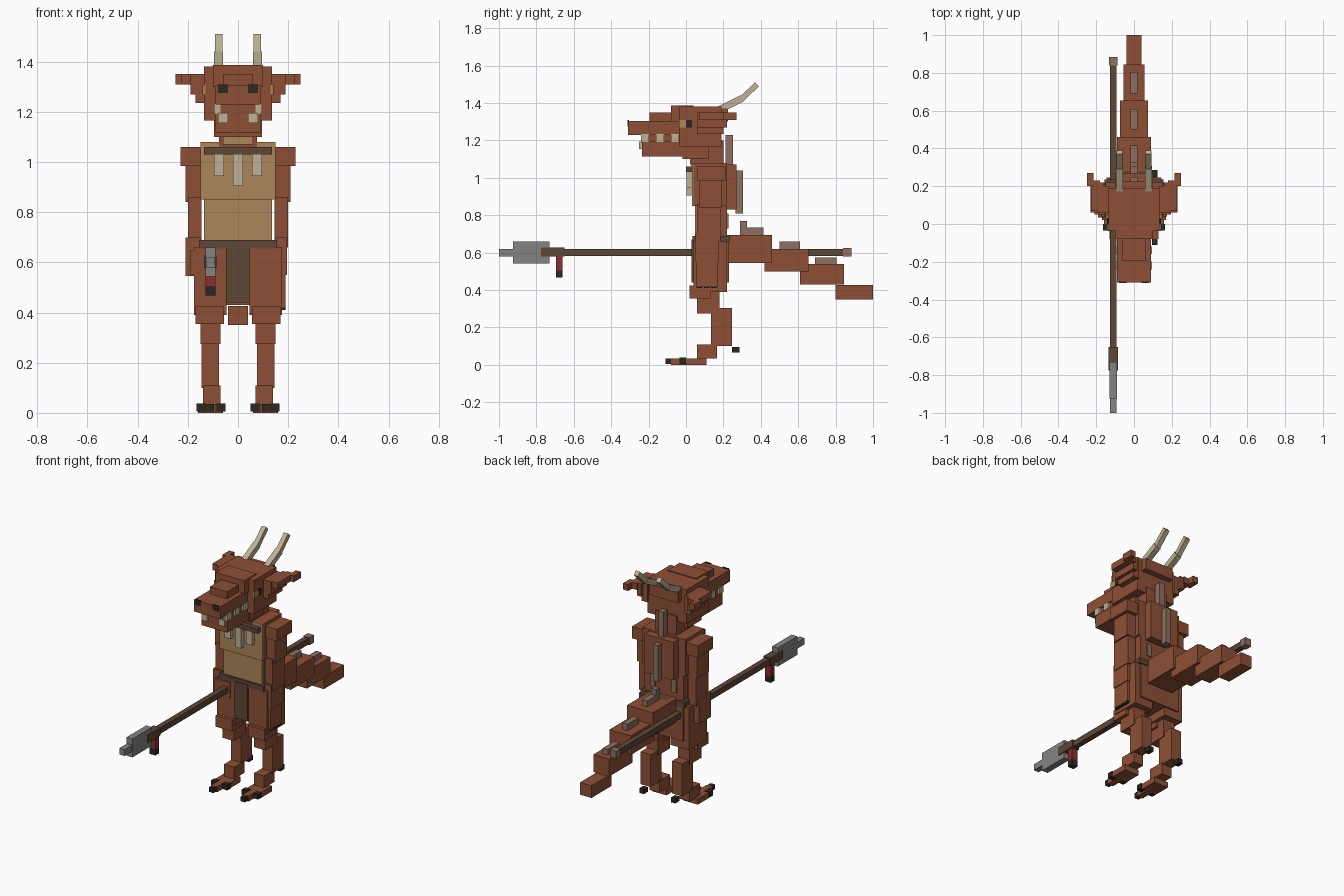
import bpy
from mathutils import Vector

default = bpy.data.objects.get("Cube")
if default:
    bpy.data.objects.remove(default, do_unlink=True)


def material(name, r, g, b):
    mat = bpy.data.materials.new(name)
    mat.use_nodes = True
    mat.diffuse_color = (r, g, b, 1)
    mat.node_tree.nodes["Principled BSDF"].inputs["Base Color"].default_value = (r, g, b, 1)
    return mat


hide = material("red brown hide", .27, .08, .036)
belly = material("tan belly", .41, .24, .1)
bone = material("bone", .52, .45, .3)
leather = material("dark leather", .11, .063, .038)
spine = material("dull spine", .27, .16, .12)
steel = material("grey steel", .23, .23, .22)
cloth = material("red cloth", .27, .027, .03)
black = material("black claw", .023, .021, .016)


def box(name, mat, x, y, z):
    """Axis-aligned block from its extents; a single x is a half width."""
    if not isinstance(x, tuple):
        x = (-x, x)
    lo, hi = Vector((x[0], y[0], z[0])), Vector((x[1], y[1], z[1]))
    bpy.ops.mesh.primitive_cube_add(size=1, location=(lo + hi) / 2)
    obj = bpy.context.object
    obj.name = name
    obj.scale = hi - lo
    obj.data.materials.append(mat)
    return obj


def pair(name, mat, x, y, z):
    """The same block on both sides."""
    box("left_" + name, mat, x, y, z)
    box("right_" + name, mat, (-x[1], -x[0]), y, z)


def bar(name, mat, start, end, width):
    """Square bar between two points in a plane of constant x."""
    a, b = Vector(start), Vector(end)
    bpy.ops.mesh.primitive_cube_add(size=1, location=(a + b) / 2)
    obj = bpy.context.object
    obj.name = name
    obj.rotation_euler = (b - a).to_track_quat("Z", "Y").to_euler()
    obj.scale = (width, width, (b - a).length)
    obj.data.materials.append(mat)


# Feet and claws
pair("foot", hide, x=(.06, .16), y=(0, .11), z=(0, .035))
pair("middle_toe", hide, x=(.09, .13), y=(-.08, 0), z=(0, .035))
pair("middle_claw", black, x=(.095, .125), y=(-.11, -.08), z=(.005, .035))
pair("inner_claw", black, x=(.05, .085), y=(-.035, .001), z=(.005, .038))
pair("outer_claw", black, x=(.13, .165), y=(-.035, .001), z=(.005, .038))
pair("heel_claw", black, x=(.095, .125), y=(.245, .285), z=(.065, .095))

# Legs
pair("ankle", hide, x=(.07, .14), y=(.06, .165), z=(.035, .11))
pair("shin", hide, x=(.075, .145), y=(.135, .245), z=(.1, .305))
pair("knee", hide, x=(.07, .15), y=(.06, .18), z=(.275, .42))
pair("lower_thigh", hide, x=(.055, .17), y=(.02, .13), z=(.355, .425))
pair("thigh", hide, x=(.045, .175), y=(.04, .22), z=(.39, .66))

# Torso
box("pelvis", hide, x=.14, y=(.05, .23), z=(.44, .69))
box("waist", hide, x=.135, y=(.055, .22), z=(.66, .86))
box("chest", hide, x=.15, y=(.04, .22), z=(.85, 1.08))
box("back_hump", hide, x=.1, y=(.21, .27), z=(.83, 1.07))
box("belly_plate", belly, x=.135, y=(.047, .055), z=(.69, .85))
box("chest_plate", belly, x=.15, y=(.032, .04), z=(.85, 1.08))

# Belt, pouch and loincloth
box("belt", leather, x=.155, y=(.035, .235), z=(.655, .69))
box("belt_pouch", leather, x=.06, y=(.23, .28), z=(.62, .695))
box("loincloth", leather, x=.047, y=(.03, .05), z=(.44, .67))

# Necklace
box("necklace_band", leather, x=.135, y=(0, .035), z=(1.03, 1.06))
box("middle_pendant", bone, x=.02, y=(.002, .03), z=(.905, 1.03))
pair("side_pendant", bone, x=(.055, .095), y=(.002, .03), z=(.945, 1.03))

# Arms, the left one hanging and the right one gripping the spear
pair("shoulder", hide, x=(.14, .23), y=(.06, .21), z=(.985, 1.06))
pair("upper_arm", hide, x=(.145, .21), y=(.07, .19), z=(.84, .99))
pair("elbow", hide, x=(.145, .2), y=(.06, .185), z=(.66, .86))
box("left_forearm", hide, x=(.15, .195), y=(.05, .175), z=(.55, .7))
box("left_hand", hide, x=(.155, .19), y=(.055, .17), z=(.42, .56))
box("right_forearm", hide, x=(-.21, -.15), y=(.05, .17), z=(.545, .7))
box("right_hand", hide, x=(-.19, -.08), y=(.035, .15), z=(.55, .65))
for i in range(3):
    front = .055 + i * .04
    box("left_finger_claw", black, x=(.16, .19), y=(front, front + .03), z=(.41, .425))

# Neck and head
box("neck", hide, x=.075, y=(.03, .2), z=(1.06, 1.2))
box("throat", belly, x=.06, y=(.022, .03), z=(1.07, 1.1))
box("skull", hide, x=.135, y=(-.035, .19), z=(1.165, 1.38))
box("skull_base", hide, x=.095, y=(-.02, .12), z=(1.1, 1.17))
box("brow", hide, x=.1, y=(-.08, .04), z=(1.3, 1.386))
box("skull_back", hide, x=.1, y=(.18, .225), z=(1.3, 1.37))
box("snout", hide, x=.09, y=(-.31, -.03), z=(1.23, 1.305))
box("snout_bridge", hide, x=.06, y=(-.195, -.03), z=(1.3, 1.35))
box("mouth", hide, x=.08, y=(-.24, -.03), z=(1.19, 1.24))
box("jaw", hide, x=.09, y=(-.235, 0), z=(1.115, 1.195))
pair("nostril", black, x=(.04, .08), y=(-.313, -.305), z=(1.275, 1.31))
pair("front_tooth", bone, x=(.04, .08), y=(-.25, -.23), z=(1.155, 1.195))
for i in range(3):
    front = -.24 + i * .08
    pair("side_tooth", bone, x=(.07, .095), y=(front, front + .042), z=(1.192, 1.235))
pair("eye", belly, x=(.13, .142), y=(-.038, 0), z=(1.27, 1.308))
pair("pupil", black, x=(.13, .142), y=(0, .033), z=(1.27, 1.308))

# Ears stepping outward
pair("ear_root", hide, x=(.13, .17), y=(.06, .2), z=(1.235, 1.35))
pair("ear_middle", hide, x=(.16, .19), y=(.06, .22), z=(1.27, 1.35))
pair("ear_blade", hide, x=(.18, .228), y=(.07, .23), z=(1.31, 1.35))
pair("ear_tip", hide, x=(.215, .25), y=(.2, .27), z=(1.31, 1.35))

# Bent horns
for side, x in (("left", .077), ("right", -.077)):
    bar(side + "_horn_base", bone, (x, .18, 1.365), (x, .3, 1.425), .036)
    bar(side + "_horn_tip", bone, (x, .285, 1.41), (x, .38, 1.5), .03)

# Tail tapering backward
box("tail_root", hide, x=.09, y=(.22, .46), z=(.545, .695))
box("tail_second", hide, x=.075, y=(.42, .655), z=(.5, .62))
box("tail_third", hide, x=.055, y=(.61, .845), z=(.43, .54))
box("tail_tip", hide, x=.04, y=(.8, 1), z=(.35, .427))

# Spines down the back and tail
box("neck_spine", spine, x=.018, y=(.21, .25), z=(1.07, 1.23))
box("back_spine", spine, x=.018, y=(.265, .305), z=(.81, 1.04))
pair("hip_spine", spine, x=(.06, .09), y=(.19, .228), z=(.73, .81))
box("tail_root_spine", spine, x=.018, y=(.29, .415), z=(.69, .733))
box("tail_root_spike", spine, x=.018, y=(.29, .325), z=(.73, .77))
box("tail_second_spine", spine, x=.018, y=(.5, .61), z=(.615, .66))
box("tail_third_spine", spine, x=.018, y=(.69, .805), z=(.535, .575))

# Spear
grip = (-.127, -.093)
box("spear_shaft", leather, x=grip, y=(-.775, .85), z=(.583, .62))
box("spear_butt", spine, x=(-.132, -.088), y=(.84, .885), z=(.578, .625))
box("spear_collar", leather, x=(-.135, -.085), y=(-.775, -.65), z=(.578, .628))
box("spear_point", steel, x=(-.128, -.092), y=(-1, -.9), z=(.58, .62))
box("spear_blade", steel, x=(-.13, -.09), y=(-.925, -.73), z=(.543, .66))
box("spear_tassel", cloth, x=(-.13, -.09), y=(-.695, -.66), z=(.505, .58))
box("tassel_end", black, x=(-.13, -.09), y=(-.695, -.66), z=(.467, .507))
